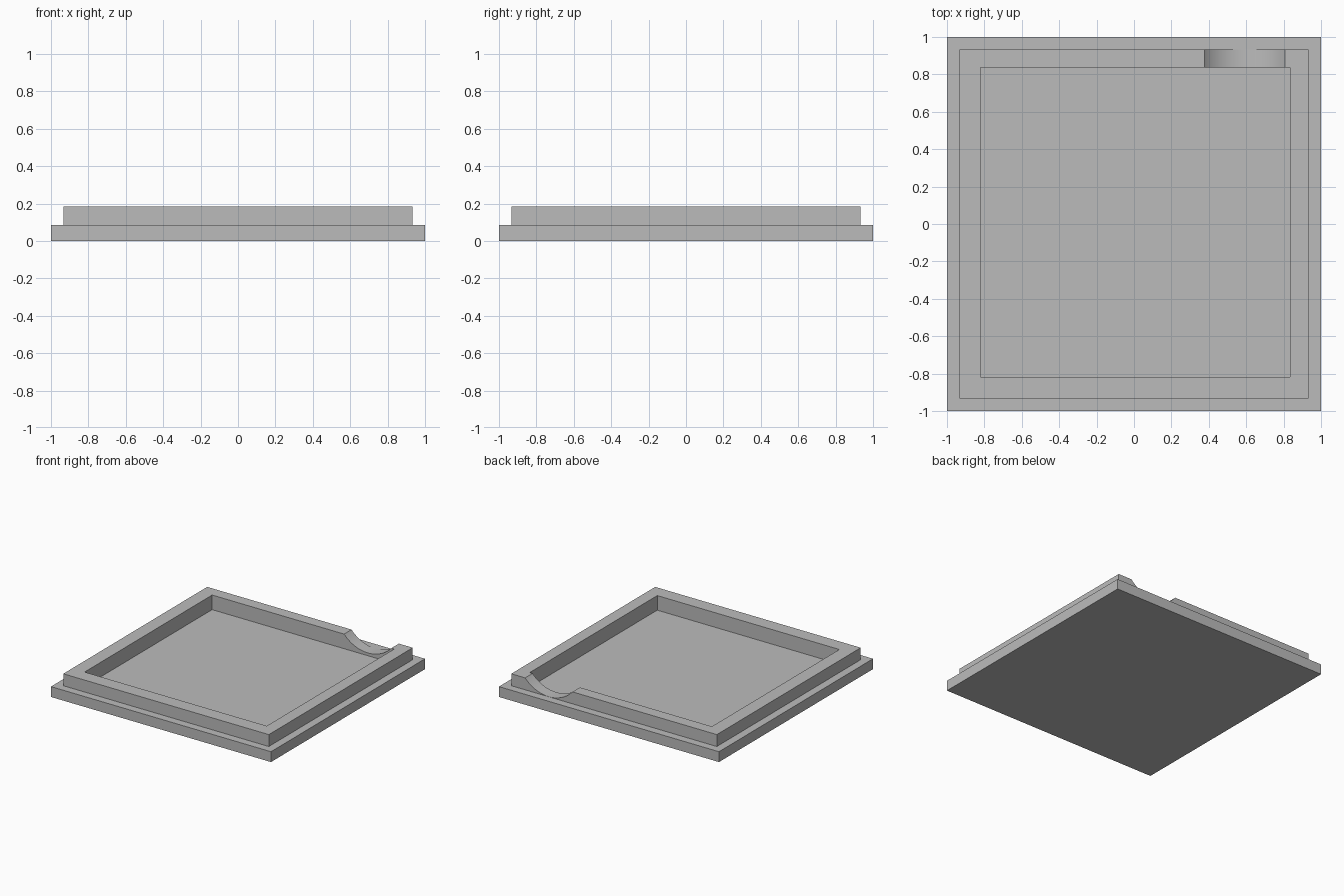
import bpy
import bmesh
from math import radians
from mathutils import Matrix, Vector

old = bpy.data.objects.get("Cube")
if old:
    bpy.data.objects.remove(old, do_unlink=True)

grey = bpy.data.materials.new("plain grey")
grey.use_nodes = True
colour = (0.5, 0.5, 0.5, 1)
grey.diffuse_color = colour
grey.node_tree.nodes["Principled BSDF"].inputs["Base Color"].default_value = colour

BASE_TOP, RIM_TOP, FLOOR = 0.085, 0.183, 0.063
RIM = 0.907
INNER_BACK = 0.838


def make_object(name, bm):
    mesh = bpy.data.meshes.new(name)
    bmesh.ops.recalc_face_normals(bm, faces=bm.faces)
    bm.to_mesh(mesh)
    bm.free()
    mesh.materials.append(grey)
    obj = bpy.data.objects.new(name, mesh)
    bpy.context.collection.objects.link(obj)
    return obj


def box(low, high):
    low, high = Vector(low), Vector(high)
    bm = bmesh.new()
    matrix = Matrix.Translation((low + high) / 2) @ Matrix.Diagonal((*(high - low), 1))
    bmesh.ops.create_cube(bm, size=1, matrix=matrix)
    return bm


def cut(target, cutter):
    cutter.hide_render = True
    mod = target.modifiers.new("cut", "BOOLEAN")
    mod.operation = "DIFFERENCE"
    mod.solver = "EXACT"
    mod.object = cutter
    bpy.context.view_layer.objects.active = target
    bpy.ops.object.modifier_apply(modifier=mod.name)
    bpy.data.objects.remove(cutter, do_unlink=True)


# Square slab with a smaller raised block on top
bm = box((-1, -1, 0), (1, 1, BASE_TOP))
bm.normal_update()
top = max(bm.faces, key=lambda f: f.calc_center_median().z)
bmesh.ops.inset_individual(bm, faces=[top], thickness=1 - RIM)
raised = bmesh.ops.extrude_face_region(bm, geom=[top])["geom"]
verts = [v for v in raised if isinstance(v, bmesh.types.BMVert)]
bmesh.ops.translate(bm, verts=verts, vec=(0, 0, RIM_TOP - BASE_TOP))
bmesh.ops.delete(bm, geom=[top], context="FACES_ONLY")
tray = make_object("tray", bm)

# Shallow recess that leaves the rim standing
cut(tray, make_object("recess_cutter",
                      box((-0.822, -0.818, FLOOR), (0.834, INNER_BACK, 0.4))))

# Round finger notch through the back rim, down to the slab
half_width, bottom = 0.215, BASE_TOP + 0.001
depth = RIM_TOP - bottom
radius = (half_width ** 2 + depth ** 2) / (2 * depth)
bm = bmesh.new()
matrix = Matrix.Translation((0.593, 0.88, bottom + radius)) @ Matrix.Rotation(radians(90), 4, "X")
bmesh.ops.create_cone(bm, cap_ends=True, segments=128, radius1=radius,
                      radius2=radius, depth=0.2, matrix=matrix)
cut(tray, make_object("notch_cutter", bm))

# Smooth the notch curve, keep every corner sharp
bpy.ops.object.select_all(action="DESELECT")
tray.select_set(True)
bpy.context.view_layer.objects.active = tray
bpy.ops.object.shade_smooth_by_angle(angle=radians(20))
